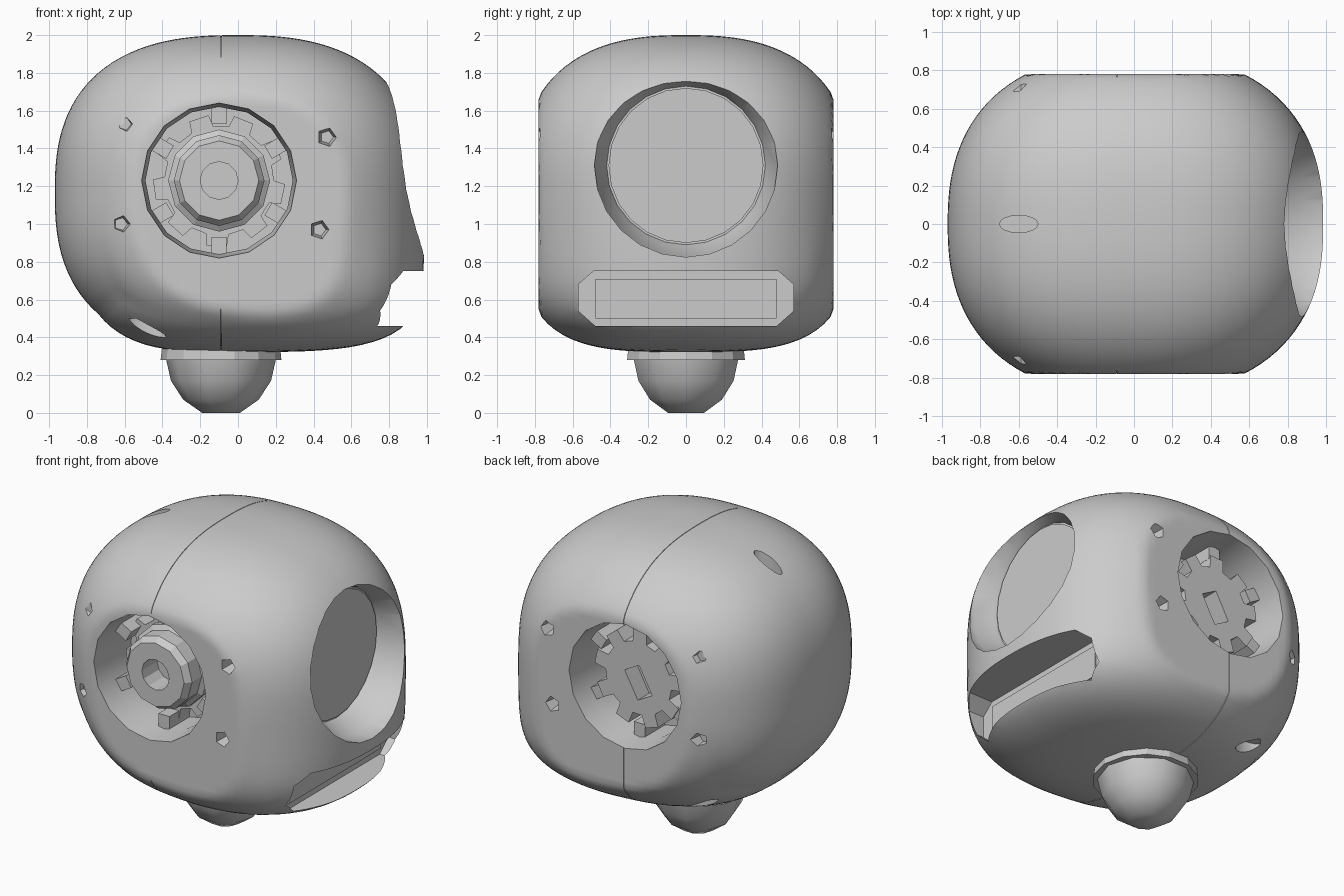
import bpy, bmesh, math
from mathutils import Vector

cube = bpy.data.objects.get("Cube")
if cube:
    bpy.data.objects.remove(cube, do_unlink=True)

grey = bpy.data.materials.new("plain_grey")
grey.use_nodes = True
grey.diffuse_color = (0.6, 0.6, 0.6, 1)
grey.node_tree.nodes["Principled BSDF"].inputs["Base Color"].default_value = (0.6, 0.6, 0.6, 1)

HUB_X, HUB_Z, FLAT = -0.1, 1.23, 0.78
TURN = math.pi / 2
FRONT, BACK, SIDE, UP = (TURN, 0, 0), (-TURN, 0, 0), (0, TURN, 0), (0, 0, 0)


def finish(bm, name, loc=(0, 0, 0), rot=UP):
    bmesh.ops.recalc_face_normals(bm, faces=bm.faces)
    mesh = bpy.data.meshes.new(name)
    bm.to_mesh(mesh)
    bm.free()
    mesh.materials.append(grey)
    ob = bpy.data.objects.new(name, mesh)
    ob.location, ob.rotation_euler = loc, rot
    bpy.context.collection.objects.link(ob)
    return ob


def lathe(name, profile, sides, loc=(0, 0, 0), rot=UP):
    """Spin (radius, height) points around the local z axis."""
    bm = bmesh.new()
    vs = [bm.verts.new((r, 0, h)) for r, h in profile]
    es = [bm.edges.new(p) for p in zip(vs, vs[1:])]
    bmesh.ops.spin(bm, geom=vs + es, cent=(0, 0, 0), axis=(0, 0, 1),
                   angle=2 * math.pi, steps=sides)
    bmesh.ops.remove_doubles(bm, verts=bm.verts, dist=1e-4)
    return finish(bm, name, loc, rot)


def drum(name, r0, h0, r1, h1, sides, loc, rot=UP):
    return lathe(name, [(0, h0), (r0, h0), (r1, h1), (0, h1)], sides, loc, rot)


def prism(name, outline, h0, h1, loc=(0, 0, 0), rot=UP):
    """Extrude a flat outline from height h0 to h1."""
    bm = bmesh.new()
    face = bm.faces.new([bm.verts.new((x, y, h0)) for x, y in outline])
    top = bmesh.ops.extrude_face_region(bm, geom=[face], use_keep_orig=True)["geom"]
    moved = [g for g in top if isinstance(g, bmesh.types.BMVert)]
    bmesh.ops.translate(bm, verts=moved, vec=(0, 0, h1 - h0))
    return finish(bm, name, loc, rot)


def box(name, size, loc, rot=UP):
    x, y, z = (s / 2 for s in size)
    return prism(name, [(-x, -y), (x, -y), (x, y), (-x, y)], -z, z, loc, rot)


def cut(ob, cutters):
    bpy.context.view_layer.objects.active = ob
    for c in cutters:
        c.hide_render = True
        mod = ob.modifiers.new("cut", 'BOOLEAN')
        mod.operation, mod.solver, mod.object = 'DIFFERENCE', 'EXACT', c
        bpy.ops.object.modifier_apply(modifier=mod.name)
        bpy.data.objects.remove(c, do_unlink=True)


def smooth(ob, degrees):
    bpy.ops.object.select_all(action='DESELECT')
    ob.select_set(True)
    bpy.context.view_layer.objects.active = ob
    bpy.ops.object.shade_smooth_by_angle(angle=math.radians(degrees))


# Rounded shell: a cube grid pushed out to a superellipsoid with flat sides,
# squarer underneath towards the face
bm = bmesh.new()
bmesh.ops.create_cube(bm, size=2)
bmesh.ops.subdivide_edges(bm, edges=bm.edges[:], cuts=31, use_grid_fill=True)
ROUND = 2.4
for v in bm.verts:
    p = Vector([math.tan(c * math.pi / 4) for c in v.co])
    t = min(1, max(0, -p.z / 0.8))
    n = 2.55 + 0.9 * t * t * (3 - 2 * t) * (1 + p.x)
    flat = (abs(p.x) ** ROUND + abs(p.y) ** ROUND) ** (1 / ROUND)
    p /= (flat ** n + abs(p.z) ** n) ** (1 / n)
    lean = 0.015 - 0.03 * p.z if p.x > 0 else 0
    v.co = (p.x * (0.97 + lean), max(-FLAT, min(FLAT, p.y * 0.89)),
            1.165 + p.z * (0.835 if p.z > 0 else 0.843))

# Seam groove around the shell
for x in (-0.092, -0.088):
    bmesh.ops.bisect_plane(bm, geom=bm.verts[:] + bm.edges[:] + bm.faces[:],
                           plane_co=(x, 0, 0), plane_no=(1, 0, 0))
strip = [f for f in bm.faces if abs(f.calc_center_median().x + 0.09) < 0.002]
bmesh.ops.inset_region(bm, faces=strip, thickness=0.0005, depth=-0.004)
shell = finish(bm, "shell")

# Cutters for the eye, mouth, hub pockets, screw holes and oval holes
socket = [(0, 0.72), (0.42, 0.72), (0.43, 0.75), (0.485, 0.86), (0.485, 1.2), (0, 1.2)]
cutters = [lathe("eye_cutter", socket, 24, (0, 0, 1.31), SIDE)]
half = [(0.48, 0.46), (0.57, 0.54), (0.57, 0.68), (0.49, 0.75)]
mouth = [(-z, y) for y, z in half] + [(-z, -y) for y, z in reversed(half)]
cutters.append(prism("mouth_cutter", mouth, 0.7, 1.2, rot=SIDE))
screws = [(-0.6, 1.53), (-0.62, 1.0), (0.47, 1.46), (0.43, 0.97)]
pocket = [(0, 0.42), (0.39, 0.42), (0.39, 0.62), (0.41, 0.77), (0.41, 0.9), (0, 0.9)]
for rot in (FRONT, BACK):
    cutters.append(lathe("pocket_cutter", pocket, 16, (HUB_X, 0, HUB_Z), rot))
    for x, z in screws:
        cutters.append(drum("screw_cutter", 0.035, 0.69, 0.055, 0.8, 5, (x, 0, z), rot))
for x, y, z0, z1 in ((-0.6, 0, 1.8, 2.1), (-0.48, 0.5, 0.2, 0.5), (-0.48, -0.5, 0.2, 0.5)):
    ob = drum("oval_cutter", 0.1, z0, 0.1, z1, 16, (x, y, 0))
    ob.scale.y = 0.45
    cutters.append(ob)
cut(shell, cutters)
smooth(shell, 38)

# Eye lens and mouth panel
drum("eye_lens", 0.41, 0.72, 0.41, 0.728, 24, (0, 0, 1.31), SIDE)
box("mouth_panel", (0.016, 0.96, 0.21), (0.7, 0, 0.605))


# Toothed wheel outline
def gear(teeth, inner, outer):
    step = 2 * math.pi / teeth
    return [(r * math.cos((i + f) * step), r * math.sin((i + f) * step))
            for i in range(teeth)
            for f, r in ((0, inner), (0.4, inner), (0.48, outer), (0.92, outer))]


# Front hub: toothed wheel behind a stepped tube with a socket
prism("front_gear", gear(9, 0.29, 0.35), 0.4, 0.53, (HUB_X, 0, HUB_Z), FRONT)
tube = [(0, 0.4), (0.27, 0.4), (0.27, 0.56), (0.24, 0.58), (0.24, 0.68),
        (0.21, 0.72), (0.1, 0.72), (0.1, 0.56), (0, 0.56)]
lathe("front_hub", tube, 12, (HUB_X, 0, HUB_Z), FRONT)

# Back hub: toothed wheel with a slotted centre
wheel = prism("back_gear", gear(9, 0.24, 0.32), 0.4, 0.64, (HUB_X, 0, HUB_Z), BACK)
cut(wheel, [box("slot_cutter", (0.12, 0.24, 0.2), (HUB_X, 0.64, HUB_Z - 0.03), (0, 0.5, 0))])

# Brackets around both hubs
for s in (-1, 1):
    for deg in (30, 90, 150, 210, 270, 330):
        a = math.radians(deg)
        spot = (HUB_X + 0.35 * math.cos(a), s * 0.51, HUB_Z + 0.35 * math.sin(a))
        box("hub_bracket", (0.1, 0.24, 0.08), spot, (0, -a, 0))

# Neck collar and ball under the shell
drum("neck_collar", 0.32, 0.28, 0.31, 0.37, 14, (-0.09, 0, 0))
ball = [(0, 0.0), (0.1, 0.0), (0.2, 0.07), (0.265, 0.17), (0.29, 0.28), (0, 0.3)]
smooth(lathe("neck_ball", ball, 10, (-0.09, 0, 0)), 45)
